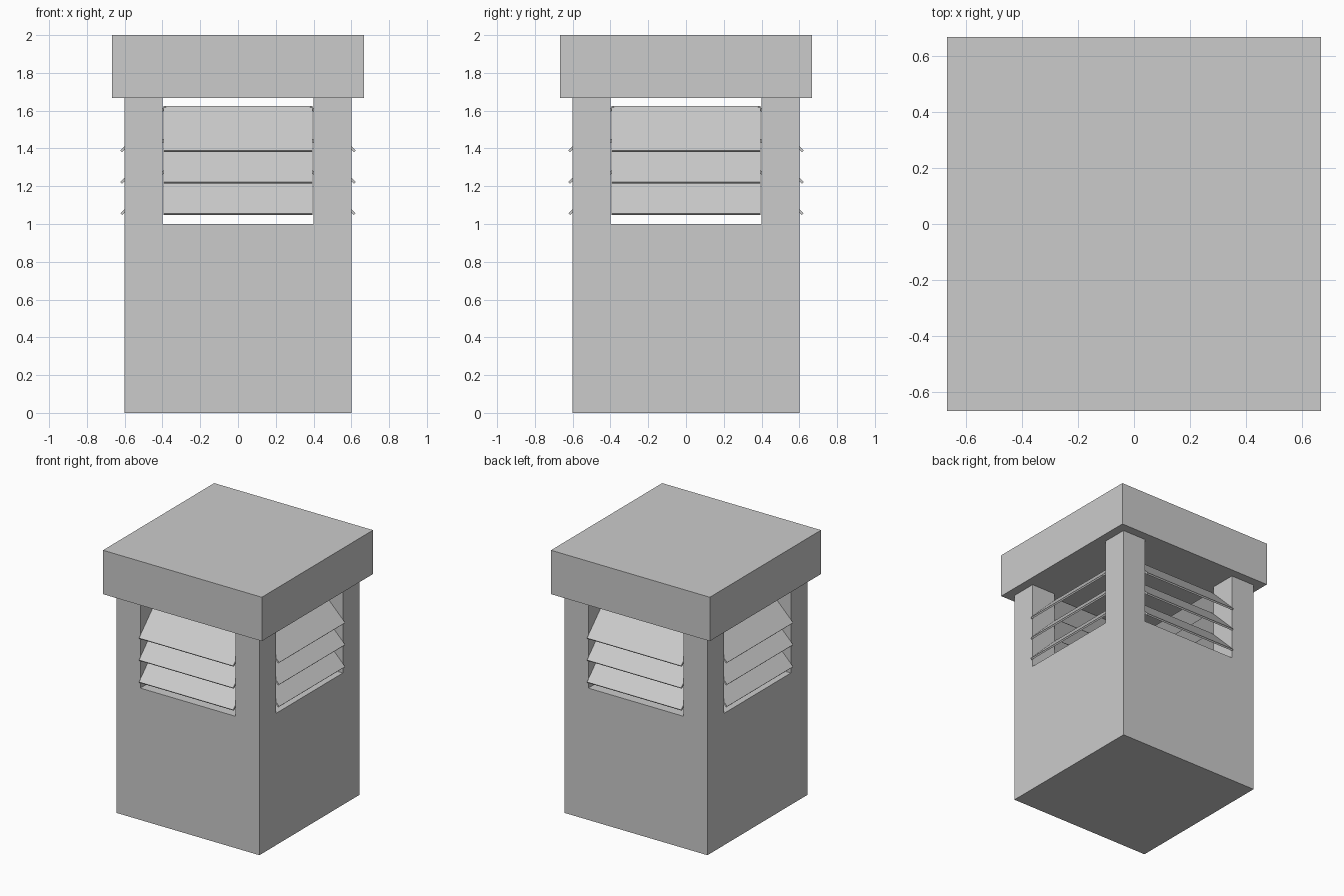
import bpy
from math import pi
from mathutils import Matrix, Vector

cube = bpy.data.objects.get("Cube")
if cube:
    bpy.data.objects.remove(cube, do_unlink=True)

grey = bpy.data.materials.new("plain grey")
grey.use_nodes = True
colour = (0.6, 0.6, 0.6, 1)
grey.diffuse_color = colour
grey.node_tree.nodes["Principled BSDF"].inputs["Base Color"].default_value = colour


def box(name, size, matrix):
    """Add a box of the given size, placed by a matrix."""
    bpy.ops.mesh.primitive_cube_add(size=1)
    ob = bpy.context.object
    ob.name = name
    ob.data.transform(matrix @ Matrix.Diagonal(Vector((*size, 1))))
    ob.data.materials.append(grey)
    return ob


def at(x, y, z):
    return Matrix.Translation((x, y, z))


# Solid base and overhanging cap
box("base", (1.2, 1.2, 1), at(0, 0, 0.5))
box("cap", (1.333, 1.333, 0.333), at(0, 0, 1.8335))

# Corner posts
for side, x in (("left", 0.5), ("right", -0.5)):
    for end, y in (("front", -0.5), ("back", 0.5)):
        box(f"{end}_{side}_post", (0.2, 0.2, 0.667), at(x, y, 1.3335))

# Three louvre slats per opening, sloping down and outwards
for i, side in enumerate(("front", "left", "back", "right")):
    turn = Matrix.Rotation(i * pi / 2, 4, "Z")
    for row in range(3):
        place = at(0, -0.5, 1.169 + row / 6) @ Matrix.Rotation(pi / 4, 4, "X")
        box(f"{side}_slat_{row + 1}", (0.79, 0.333, 0.0133), turn @ place)
